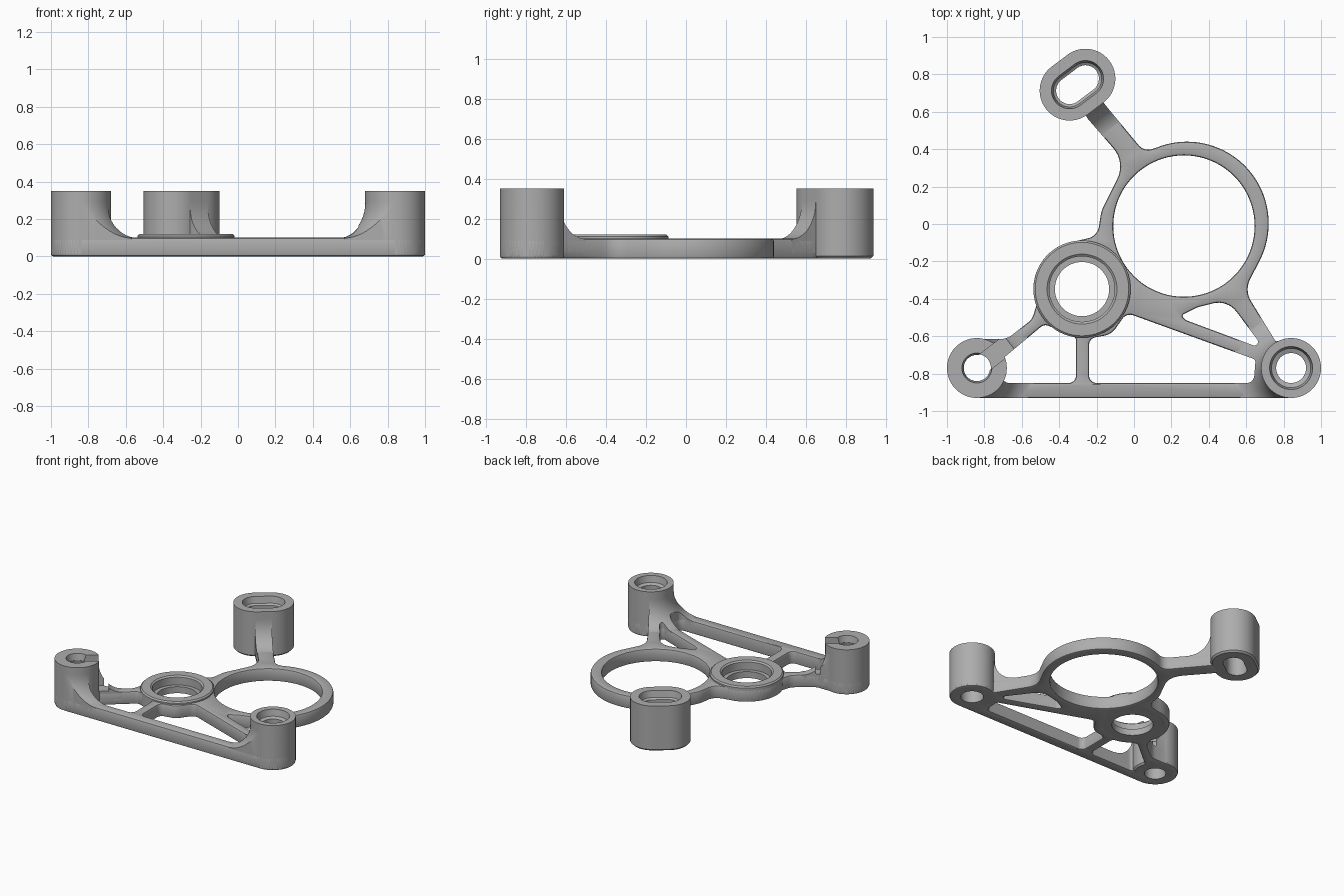
import bpy, bmesh, math
from mathutils import Vector, Matrix

if "Cube" in bpy.data.objects:
    bpy.data.objects.remove(bpy.data.objects["Cube"])

metal = bpy.data.materials.new("grey_metal")
metal.use_nodes = True
grey = (0.42, 0.42, 0.42, 1)
metal.diffuse_color = grey
metal.node_tree.nodes["Principled BSDF"].inputs["Base Color"].default_value = grey

LEFT, RIGHT, SLOT = (-0.84, -0.77), (0.84, -0.77), (-0.302, 0.745)
HUB, RING = (-0.278, -0.348), (0.267, -0.011)
TOP, PLATE_TOP, BOSS_R = 0.35, 0.10, 0.16


def make_object(name, bm):
    bmesh.ops.recalc_face_normals(bm, faces=bm.faces)
    mesh = bpy.data.meshes.new(name)
    bm.to_mesh(mesh)
    bm.free()
    mesh.materials.append(metal)
    obj = bpy.data.objects.new(name, mesh)
    bpy.context.collection.objects.link(obj)
    return obj


def bake(obj):
    """Apply the object's modifiers."""
    graph = bpy.context.evaluated_depsgraph_get()
    graph.update()
    mesh = bpy.data.meshes.new_from_object(obj.evaluated_get(graph))
    obj.modifiers.clear()
    obj.data = mesh


def boolean(obj, cutter, operation):
    mod = obj.modifiers.new("cut", "BOOLEAN")
    mod.operation, mod.object, mod.solver = operation, cutter, "EXACT"
    bake(obj)


def smooth(obj):
    obj.data.shade_smooth()
    obj.data.set_sharp_from_angle(angle=math.radians(32))


def arc(centre, r, a0, a1, steps=32):
    """Points along an arc, as corners without rounding."""
    angles = [math.radians(a0 + (a1 - a0) * i / steps) for i in range(steps + 1)]
    return [(centre[0] + r * math.cos(a), centre[1] + r * math.sin(a), 0) for a in angles]


def circle(centre, r):
    return arc(centre, r, 0, 360, 80)[:-1]


def rounded(corners, steps=8):
    """Turn (x, y, radius) corners into a closed loop of points."""
    out = []
    for i, (x, y, r) in enumerate(corners):
        p = Vector((x, y))
        if r == 0:
            out.append(p)
            continue
        a = Vector(corners[i - 1][:2]) - p
        b = Vector(corners[(i + 1) % len(corners)][:2]) - p
        half = a.angle(b) / 2
        reach = min(r / math.tan(half), a.length * 0.49, b.length * 0.49)
        r = reach * math.tan(half)
        a.normalize()
        b.normalize()
        mid = p + (a + b).normalized() * (r / math.sin(half))
        start, end = p + a * reach - mid, p + b * reach - mid
        turn = start.angle_signed(end)
        for k in range(steps + 1):
            out.append(mid + Matrix.Rotation(-turn * k / steps, 2) @ start)
    return out


def extruded(name, loops, height):
    """Extrude an outline with holes from the ground up."""
    bm = bmesh.new()
    for loop in loops:
        verts = [bm.verts.new((p.x, p.y, 0)) for p in loop]
        for i, v in enumerate(verts):
            bm.edges.new((verts[i - 1], v))
    bmesh.ops.triangle_fill(bm, use_beauty=True, use_dissolve=False, edges=bm.edges[:])
    lifted = bmesh.ops.extrude_face_region(bm, geom=bm.faces[:], use_keep_orig=True)
    moved = [g for g in lifted["geom"] if isinstance(g, bmesh.types.BMVert)]
    bmesh.ops.translate(bm, verts=moved, vec=(0, 0, height))
    return make_object(name, bm)


def tube(name, centre, profile, half_length=0, tilt=0, steps=64):
    """Sweep a closed (radius, z) profile round a circle or a slot shape."""
    bm = bmesh.new()
    rows = []
    for i in range(steps + 2):
        side = 0 if i <= steps // 2 else 1
        a = 2 * math.pi * (i - side) / steps - math.pi / 2
        shift = half_length * (1 - 2 * side)
        row = []
        for r, z in profile:
            p = Matrix.Rotation(tilt, 2) @ Vector((shift + r * math.cos(a), r * math.sin(a)))
            row.append(bm.verts.new((centre[0] + p.x, centre[1] + p.y, z)))
        rows.append(row)
    n = len(profile)
    for i, row in enumerate(rows):
        last = rows[i - 1]
        for j in range(n):
            bm.faces.new((last[j - 1], last[j], row[j], row[j - 1]))
    bmesh.ops.remove_doubles(bm, verts=bm.verts[:], dist=0.0001)
    return make_object(name, bm)


# Plate outline, anticlockwise: bosses, big ring, slotted arm, hub
outline = (
    arc(LEFT, BOSS_R, 75, 270) + arc(RIGHT, BOSS_R, -90, 120)
    + [(0.59, -0.355, 0.12)] + arc((0.283, 0.003), 0.437, -28, 108, 60)
    + [(0.055, 0.385, 0.15), (-0.14, 0.62, 0), (-0.18, 0.67, 0), (-0.27, 0.6, 0),
       (-0.245, 0.56, 0), (-0.045, 0.33, 0.15), (-0.175, 0.07, 0.2), (-0.195, -0.065, 0.08)]
    + arc(HUB, 0.26, 95, 200) + [(-0.545, -0.51, 0.08), (-0.68, -0.615, 0.1)])

# Lightening pockets between the ribs
left_pocket = [(-0.72, -0.735, 0.03), (-0.48, -0.535, 0.04), (-0.31, -0.605, 0.03),
               (-0.31, -0.85, 0.04), (-0.70, -0.85, 0.04)]
middle_pocket = [(-0.24, -0.612, 0.04), (-0.12, -0.59, 0.1), (-0.04, -0.475, 0.05),
                 (0.65, -0.725, 0.02), (0.64, -0.85, 0.04), (-0.24, -0.85, 0.04)]
right_pocket = [(0.25, -0.49, 0.03), (0.34, -0.445, 0.1), (0.5, -0.405, 0.12),
                (0.70, -0.672, 0.02), (0.28, -0.515, 0.03)]
holes = [circle(RING, 0.378), circle(HUB, 0.2), circle(LEFT, 0.08), circle(RIGHT, 0.085),
         left_pocket, middle_pocket, right_pocket]
loops = [rounded(outline)] + [rounded(h) for h in holes]

plate = extruded("plate", loops, PLATE_TOP)
edge = plate.modifiers.new("edge", "BEVEL")
edge.width, edge.segments, edge.use_clamp_overlap = 0.012, 2, False
edge.limit_method, edge.angle_limit = "ANGLE", math.radians(60)
bake(plate)
smooth(plate)

# Hub with raised rim and bearing seat
smooth(tube("hub", HUB, [(0.145, 0), (0.145, 0.05), (0.175, 0.05), (0.175, 0.11), (0.187, 0.12),
                         (0.25, 0.12), (0.26, 0.11), (0.26, 0.012), (0.248, 0)]))


def boss_profile(bore, mouth):
    return [(bore, 0), (bore, 0.29), (mouth - 0.01, 0.30), (mouth, TOP),
            (BOSS_R, TOP), (BOSS_R, 0.012), (BOSS_R - 0.012, 0)]


# Concave flare where the ribs climb each boss
flare_profile = [(0.13, 0.03), (0.13, 0.30), (BOSS_R, 0.30)]
for k in range(13):
    t = math.pi / 2 * k / 12
    flare_profile.append((BOSS_R + 0.155 * (1 - math.cos(t)), 0.285 - 0.187 * math.sin(t)))
flare_profile.append((0.315, 0.03))

tall = extruded("rib_cutter", loops, TOP)
tall.hide_render = True
made = {}
for name, centre, bore, mouth, half, tilt in (
        ("left", LEFT, 0.075, 0.08, 0, 0),
        ("right", RIGHT, 0.08, 0.115, 0, 0),
        ("slotted", SLOT, 0.072, 0.097, 0.053, math.radians(37))):
    boss = tube(name + "_boss", centre, boss_profile(bore, mouth), half, tilt)
    flare = tube(name + "_flare", centre, flare_profile, half, tilt)
    boolean(flare, tall, "INTERSECT")
    made[name] = (boss, flare)
bpy.data.objects.remove(tall)

# Open notch in the left boss, facing the hub
bm = bmesh.new()
bmesh.ops.create_cube(bm, size=1, matrix=Matrix.Translation((*LEFT, 0.25))
                      @ Matrix.Rotation(math.radians(37), 4, "Z")
                      @ Matrix.Translation((0.12, 0, 0)) @ Matrix.Diagonal((0.2, 0.1, 0.28, 1)))
notch = make_object("notch_cutter", bm)
notch.hide_render = True
for part in made["left"]:
    boolean(part, notch, "DIFFERENCE")
bpy.data.objects.remove(notch)

for boss, flare in made.values():
    smooth(boss)
    smooth(flare)
